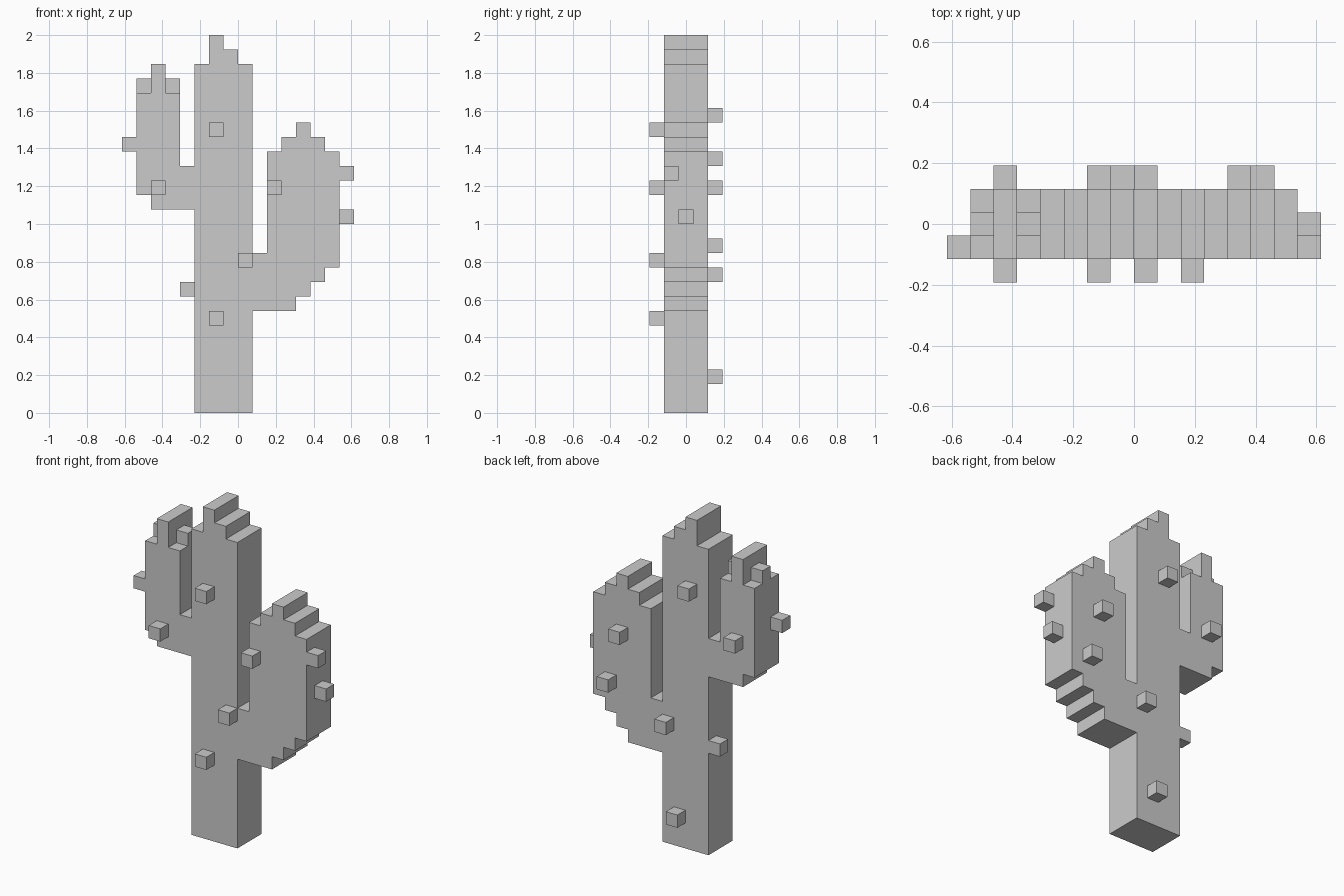
import bpy, bmesh

if "Cube" in bpy.data.objects:
    bpy.data.objects.remove(bpy.data.objects["Cube"])

U = 2 / 26  # voxel size: the cactus is 26 voxels tall


def make_object(name, bm):
    bmesh.ops.recalc_face_normals(bm, faces=bm.faces)
    mesh = bpy.data.meshes.new(name)
    bm.to_mesh(mesh)
    bm.free()
    obj = bpy.data.objects.new(name, mesh)
    bpy.context.collection.objects.link(obj)
    return obj


def extruded_profile(name, outline, y0, y1):
    """Front (x, z) outline in voxels, extruded from y0 to y1."""
    bm = bmesh.new()
    face = bm.faces.new([bm.verts.new((x * U, y0 * U, z * U)) for x, z in outline])
    ext = bmesh.ops.extrude_face_region(bm, geom=[face])["geom"]
    verts = [v for v in ext if isinstance(v, bmesh.types.BMVert)]
    bmesh.ops.translate(bm, verts=verts, vec=(0, (y1 - y0) * U, 0))
    return make_object(name, bm)


def voxel(name, x, y, z):
    """One cube whose lowest corner is at voxel position x, y, z."""
    bm = bmesh.new()
    bmesh.ops.create_cube(bm, size=U)
    bmesh.ops.translate(bm, verts=bm.verts,
                        vec=((x + .5) * U, (y + .5) * U, (z + .5) * U))
    return make_object(name, bm)


# Trunk with both arms as one stepped silhouette
outline = [
    (-3, 0), (1, 0),
    # right arm, underside then rounded top
    (1, 7), (4, 7), (4, 8), (5, 8), (5, 9), (6, 9), (6, 10), (7, 10),
    (7, 18), (6, 18), (6, 19), (5, 19), (5, 20), (4, 20), (4, 19),
    (3, 19), (3, 18), (2, 18), (2, 11), (1, 11),
    # trunk tip
    (1, 24), (0, 24), (0, 25), (-1, 25), (-1, 26), (-2, 26), (-2, 24), (-3, 24),
    # left arm
    (-3, 17), (-4, 17), (-4, 22), (-5, 22), (-5, 24), (-6, 24), (-6, 22),
    (-7, 22), (-7, 15), (-6, 15), (-6, 14), (-3, 14),
]
extruded_profile("cactus_body", outline, -1.5, 1.5)

# Single-voxel shoulders on the left arm tip
for x in (-7, -5):
    voxel("left_arm_shoulder", x, -.5, 22)

# Spines on the front and back (x, z)
for x, z in [(-2, 6), (0, 10), (-6, 15), (2, 15), (-2, 19)]:
    voxel("front_spine", x, -2.5, z)
for x, z in [(-1, 2), (0, 9), (5, 11), (4, 15), (-6, 17), (-2, 20)]:
    voxel("back_spine", x, 1.5, z)

# Spines on the sides (x, y, z)
for x, y, z in [(-8, -1.5, 18), (-4, .5, 8), (7, -1.5, 16), (7, -.5, 13)]:
    voxel("side_spine", x, y, z)
